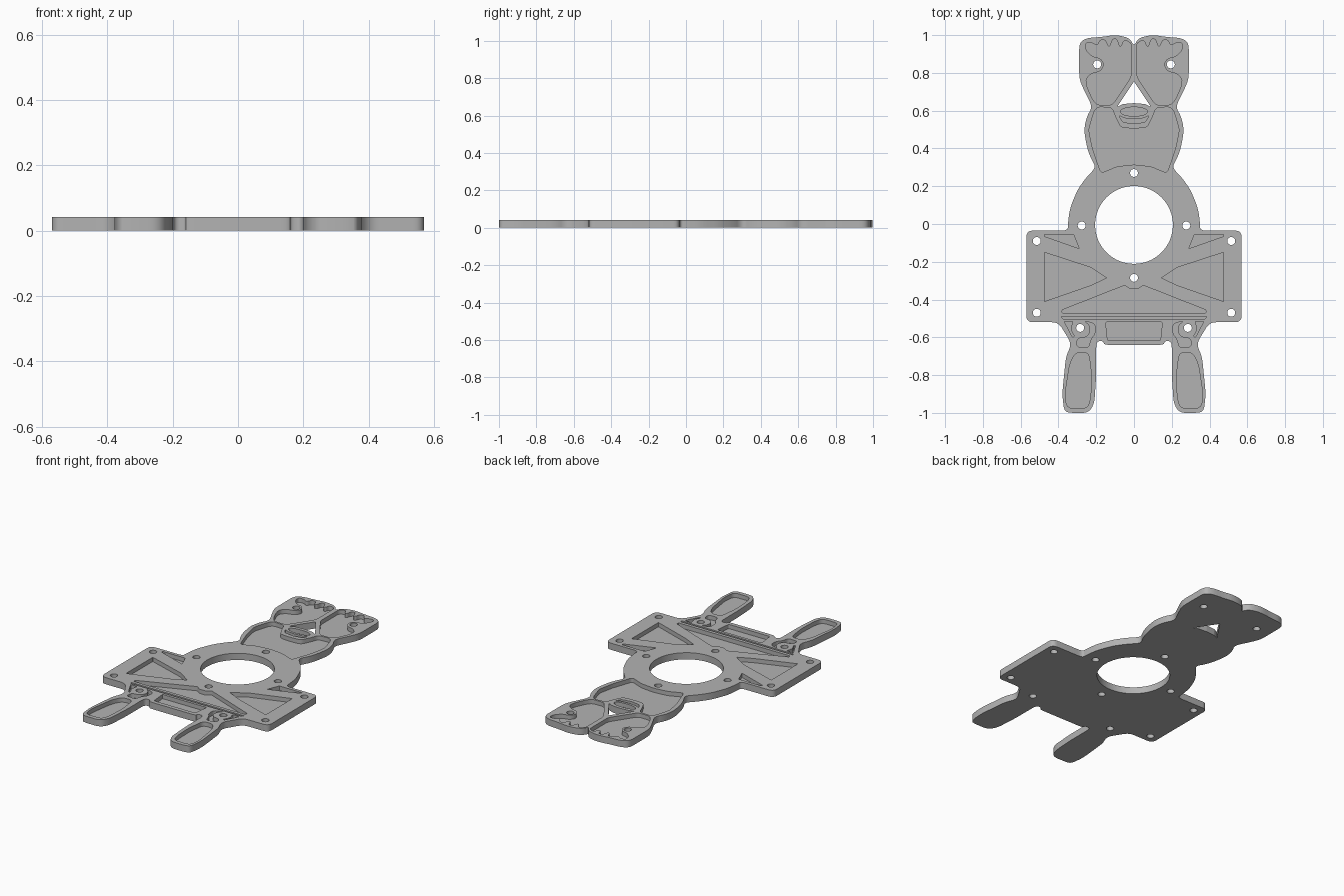
import bpy
import bmesh
from math import cos, sin, tau
from mathutils import Vector

default_cube = bpy.data.objects.get("Cube")
if default_cube:
    bpy.data.objects.remove(default_cube)

UNIT = 0.01          # profiles are drawn in hundredths
THICKNESS = 0.041
FLOOR = 0.015        # height of the pocket floors
ABOVE, BELOW = 0.1, -0.1


def rounded(points, radius, steps=5):
    """Replace each corner of a closed profile by a short curve."""
    points = [Vector(p) * UNIT for p in points]
    result = []
    for i, corner in enumerate(points):
        before = points[i - 1] - corner
        after = points[(i + 1) % len(points)] - corner
        start = corner + before.normalized() * min(radius, before.length * 0.48)
        end = corner + after.normalized() * min(radius, after.length * 0.48)
        for k in range(steps + 1):
            t = k / steps
            result.append(start.lerp(corner, t).lerp(corner.lerp(end, t), t))
    return result


def mirrored(points):
    return [(-x, y) for x, y in reversed(points)]


def symmetric(half):
    """Close a right-hand half profile across the centre line."""
    return half + [p for p in mirrored(half) if p[0] != 0]


def circle(x, y, radius, segments=32):
    return [Vector((x * UNIT + radius * cos(tau * k / segments),
                    y * UNIT + radius * sin(tau * k / segments)))
            for k in range(segments)]


def add_prism(bm, profile, bottom, top):
    face = bm.faces.new([bm.verts.new((p.x, p.y, bottom)) for p in profile])
    moved = bmesh.ops.extrude_face_region(bm, geom=[face])["geom"]
    verts = [v for v in moved if isinstance(v, bmesh.types.BMVert)]
    bmesh.ops.translate(bm, verts=verts, vec=(0, 0, top - bottom))


def make_object(name, bm):
    bmesh.ops.recalc_face_normals(bm, faces=bm.faces[:])
    mesh = bpy.data.meshes.new(name)
    bm.to_mesh(mesh)
    bm.free()
    obj = bpy.data.objects.new(name, mesh)
    bpy.context.collection.objects.link(obj)
    return obj


# Plate outline: feet, belly, ring, wide body, legs
outline = [(0, 94), (2, 98), (6, 99.5), (11, 100), (17, 99), (25, 98.5),
           (29, 96), (29, 77), (27, 72), (22, 62), (25, 57), (26.5, 50),
           (25, 41), (23, 35), (20, 30), (25, 25), (30, 18), (34, 8),
           (35, 0), (35, -3.5), (57, -3.5), (57, -52), (40, -52),
           (33, -63.5), (36, -70), (38, -90), (37, -99), (34, -100),
           (24, -100), (21, -95), (20, -80), (20, -62), (16, -62),
           (16, -64), (0, -64)]
plate_bm = bmesh.new()
add_prism(plate_bm, rounded(symmetric(outline), 0.035), 0, THICKNESS)
plate = make_object("base_plate", plate_bm)

# Pockets on the centre line, as right-hand halves
belly = [(0, 50.5), (7, 51), (10, 57), (11.5, 61.5), (19, 62), (21, 60),
         (24, 50), (22, 40), (17.5, 27), (9, 30.5), (0, 31.5)]
upper_lip = [(0, 62), (5, 61.5), (8, 59.5), (5, 57.5), (0, 57)]
lower_lip = [(0, 55.5), (5, 56), (8, 57.5), (6, 54), (0, 53)]
body_wedge = [(0, -34.5), (2, -34.5), (5, -32.5), (38, -45.5), (38, -47), (0, -47)]
long_slot = [(0, -49), (38.5, -49), (37.5, -50.3), (0, -50.3)]
centre_tray = [(0, -52), (15, -52), (14, -61.5), (0, -61.5)]

# Pockets repeated on both sides
foot = [(1.5, 96), (1.5, 78), (11.5, 63), (19.5, 63), (22, 66), (25, 73),
        (25.5, 77), (22, 80), (18, 80.5), (15.5, 84.5), (18, 88), (22, 88.5),
        (25.5, 92), (26, 96), (22, 96), (19.5, 94), (18, 97.5), (15, 97.5),
        (14, 94), (12.5, 94), (11.5, 98), (9, 98), (8, 94), (6.5, 94), (5.5, 97.5)]
body_triangle = [(47.5, -15), (47.5, -41), (23, -32.5), (14.5, -28.5), (23, -23)]
shoulder_triangle = [(47.5, -5.5), (32, -5.5), (29, -13), (47.5, -6.5)]
hip_hook = [(25, -51.5), (20.5, -53), (20.5, -58), (23, -61), (24, -65.5),
            (30.5, -65), (30, -60.5), (25, -60), (23, -57), (23.5, -53.5),
            (26, -51.5)]
hip_corner = [(32.5, -51.5), (37, -51.5), (32.5, -60), (31.5, -59.5), (33.5, -56)]
leg = [(24, -68), (31, -68), (34, -74), (36.5, -90), (35.5, -97.5),
       (24.5, -97.5), (23, -92), (22.5, -80)]

cutter_bm = bmesh.new()
for half, radius in ((belly, 0.02), (upper_lip, 0.03), (lower_lip, 0.01),
                     (body_wedge, 0.003), (long_slot, 0.003), (centre_tray, 0.005)):
    add_prism(cutter_bm, rounded(symmetric(half), radius), FLOOR, ABOVE)

for profile, radius in ((foot, 0.02), (body_triangle, 0.004),
                        (shoulder_triangle, 0.003), (hip_hook, 0.02),
                        (hip_corner, 0.006), (leg, 0.03)):
    for side in (profile, mirrored(profile)):
        add_prism(cutter_bm, rounded(side, radius), FLOOR, ABOVE)

# Through holes: large opening, gap between the feet, bolt holes
add_prism(cutter_bm, circle(0, -0.5, 0.206, 64), BELOW, ABOVE)
gap = [(0, 75.5), (9, 62), (6, 63.5), (0, 64)]
add_prism(cutter_bm, rounded(symmetric(gap), 0.003), BELOW, ABOVE)
for x, y in ((19.5, 84.5), (27.7, -0.8), (51.5, -9), (51.5, -47), (28.5, -55)):
    for side in (x, -x):
        add_prism(cutter_bm, circle(side, y, 0.021), BELOW, ABOVE)
for y in (27, -28.5):
    add_prism(cutter_bm, circle(0, y, 0.021), BELOW, ABOVE)

cutter = make_object("pocket_cutter", cutter_bm)
cutter.hide_render = True

# Carve the plate
carve = plate.modifiers.new("carve_pockets", "BOOLEAN")
carve.operation = "DIFFERENCE"
carve.solver = "EXACT"
carve.use_self = True
carve.object = cutter
bpy.ops.object.select_all(action="DESELECT")
bpy.context.view_layer.objects.active = plate
plate.select_set(True)
bpy.ops.object.modifier_apply(modifier=carve.name)
bpy.data.objects.remove(cutter)
bpy.ops.object.shade_smooth_by_angle()

# Single grey material
grey = bpy.data.materials.new("plain_grey")
grey.use_nodes = True
colour = (0.45, 0.45, 0.45, 1)
grey.diffuse_color = colour
grey.node_tree.nodes["Principled BSDF"].inputs["Base Color"].default_value = colour
plate.data.materials.clear()
plate.data.materials.append(grey)
